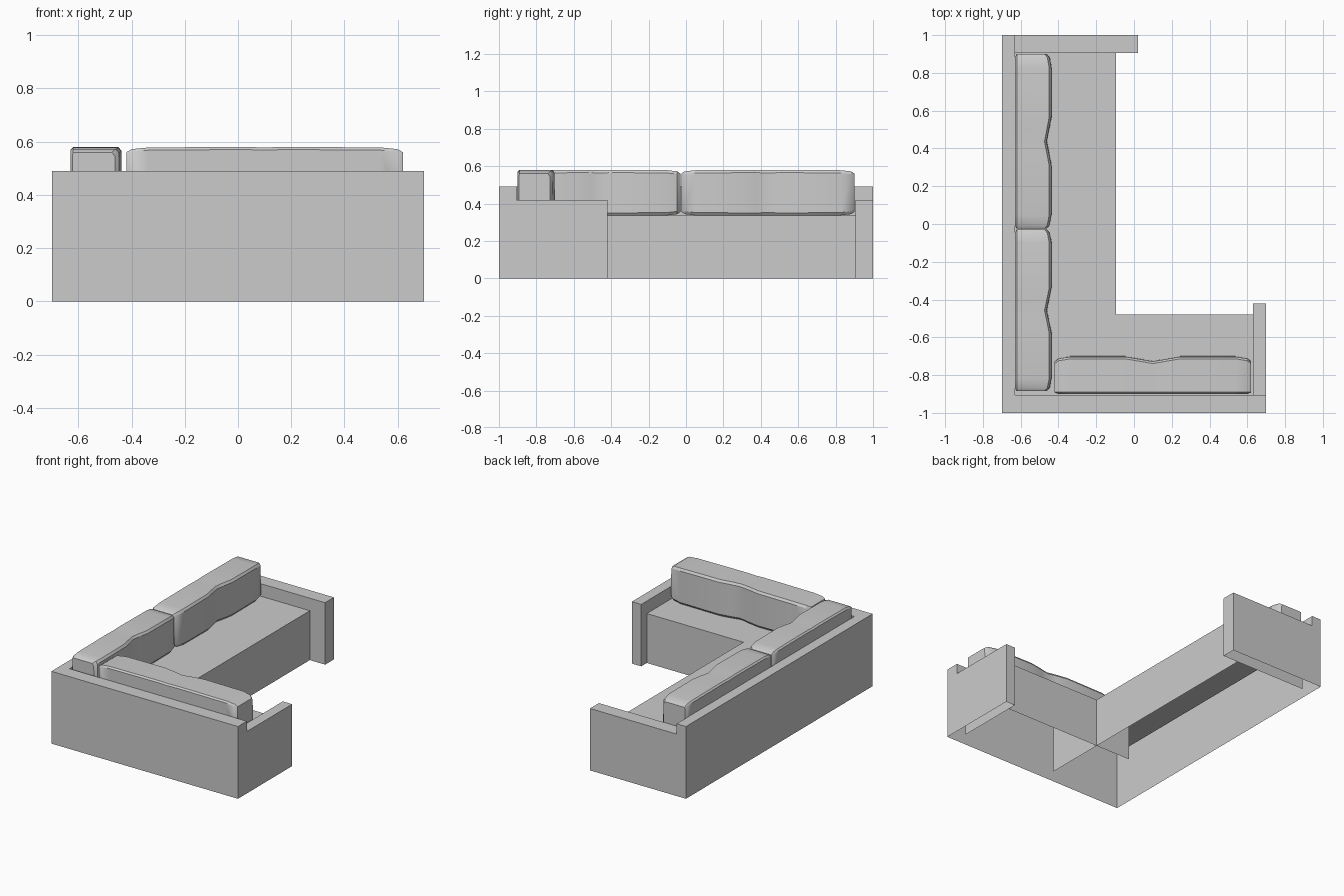
import bpy

if "Cube" in bpy.data.objects:
    bpy.data.objects.remove(bpy.data.objects["Cube"])

SEAT_Z, ARM_Z, BACK_Z = 0.335, 0.42, 0.49


def make(name, verts, faces):
    me = bpy.data.meshes.new(name)
    me.from_pydata(verts, [], faces)
    me.update()
    ob = bpy.data.objects.new(name, me)
    bpy.context.collection.objects.link(ob)
    return ob


def box(name, lo, hi, keep):
    """Box made only of the named sides, e.g. 'x+ z+'."""
    v = [(x, y, z) for x in (lo[0], hi[0]) for y in (lo[1], hi[1]) for z in (lo[2], hi[2])]
    sides = {"x-": (0, 1, 3, 2), "x+": (4, 6, 7, 5), "y-": (0, 4, 5, 1),
             "y+": (2, 3, 7, 6), "z+": (1, 5, 7, 3)}
    return make(name, v, [sides[s] for s in keep.split()])


# L-shaped back: outer wall, flat top, inner wall down to the seat, open underneath
outer = [(0.7, -1), (-0.7, -1), (-0.7, 1)]
inner = [(0.7, -0.905), (-0.63, -0.905), (-0.63, 1)]
rows = [(outer, 0), (outer, BACK_Z), (inner, BACK_Z), (inner, SEAT_Z)]
verts = [(x, y, z) for line, z in rows for x, y in line]
faces = [(r * 3 + i, r * 3 + i + 1, r * 3 + i + 4, r * 3 + i + 3)
         for r in range(3) for i in range(2)]
verts += [(*inner[0], 0), (*inner[2], 0)]
faces += [(12, 0, 3, 6), (2, 13, 8, 5)]
make("back_frame", verts, faces)

# Arms
box("right_arm", (0.63, -0.905, 0), (0.7, -0.42, ARM_Z), "x- x+ y+ z+")
box("left_arm", (-0.63, 0.905, 0), (0.02, 1, ARM_Z), "x+ y- y+ z+")

# Seats: thin tops and front panels; the short panel runs on behind the corner
box("long_seat", (-0.63, -0.905, 0), (-0.095, 0.905, SEAT_Z), "x+ z+")
box("short_seat", (-0.095, -0.905, 0), (0.63, -0.48, SEAT_Z), "z+")
box("short_seat_panel", (-0.36, -0.905, 0), (0.63, -0.48, SEAT_Z), "y+")


def cushion(name, length, depth, place):
    """Back cushion lofted along its length, with a dip in the middle of the front."""
    # position along the length, front inset, top and bottom inset
    half = [(0.0, 0.025, 0.02), (0.02, 0.01, 0.008), (0.08, 0.0, 0.002),
            (0.36, 0.0, 0.0), (0.44, 0.014, 0.0)]
    stations = half + [(0.5, 0.025, 0.002)] + [(1 - t, d, z) for t, d, z in reversed(half)]
    verts, faces, n = [], [], 8
    for t, inset, dz in stations:
        d, lo, hi = depth - inset, SEAT_Z + dz, 0.58 - dz
        e = 0.008 if t in (0, 1) else 0
        ring = [(e, lo + .01), (.01, lo), (d - .012, lo), (d, lo + .015),
                (d - .003, hi - .015), (d - .014, hi), (.01, hi), (e, hi - .01)]
        verts += [place(t * length, a, z) for a, z in ring]
    for s in range(len(stations) - 1):
        for i in range(n):
            j = (i + 1) % n
            faces.append((s * n + i, s * n + j, (s + 1) * n + j, (s + 1) * n + i))
    last = (len(stations) - 1) * n
    faces += [tuple(range(n)), tuple(range(last + n - 1, last - 1, -1))]
    ob = make(name, verts, faces)
    bpy.context.view_layer.objects.active = ob
    ob.select_set(True)
    bpy.ops.object.mode_set(mode='EDIT')
    bpy.ops.mesh.select_all(action='SELECT')
    bpy.ops.mesh.normals_make_consistent(inside=False)
    bpy.ops.object.mode_set(mode='OBJECT')
    bpy.ops.object.shade_smooth_by_angle()
    ob.select_set(False)


# Back cushions: two on the long side, one on the short side
for label, y0, length in (("front", -0.885, 0.855), ("rear", -0.025, 0.925)):
    cushion(f"long_back_cushion_{label}", length, 0.195,
            lambda s, d, z, y0=y0: (-0.63 + d, y0 + s, z))
cushion("short_back_cushion", 1.04, 0.2, lambda s, d, z: (-0.42 + s, -0.9 + d, z))
